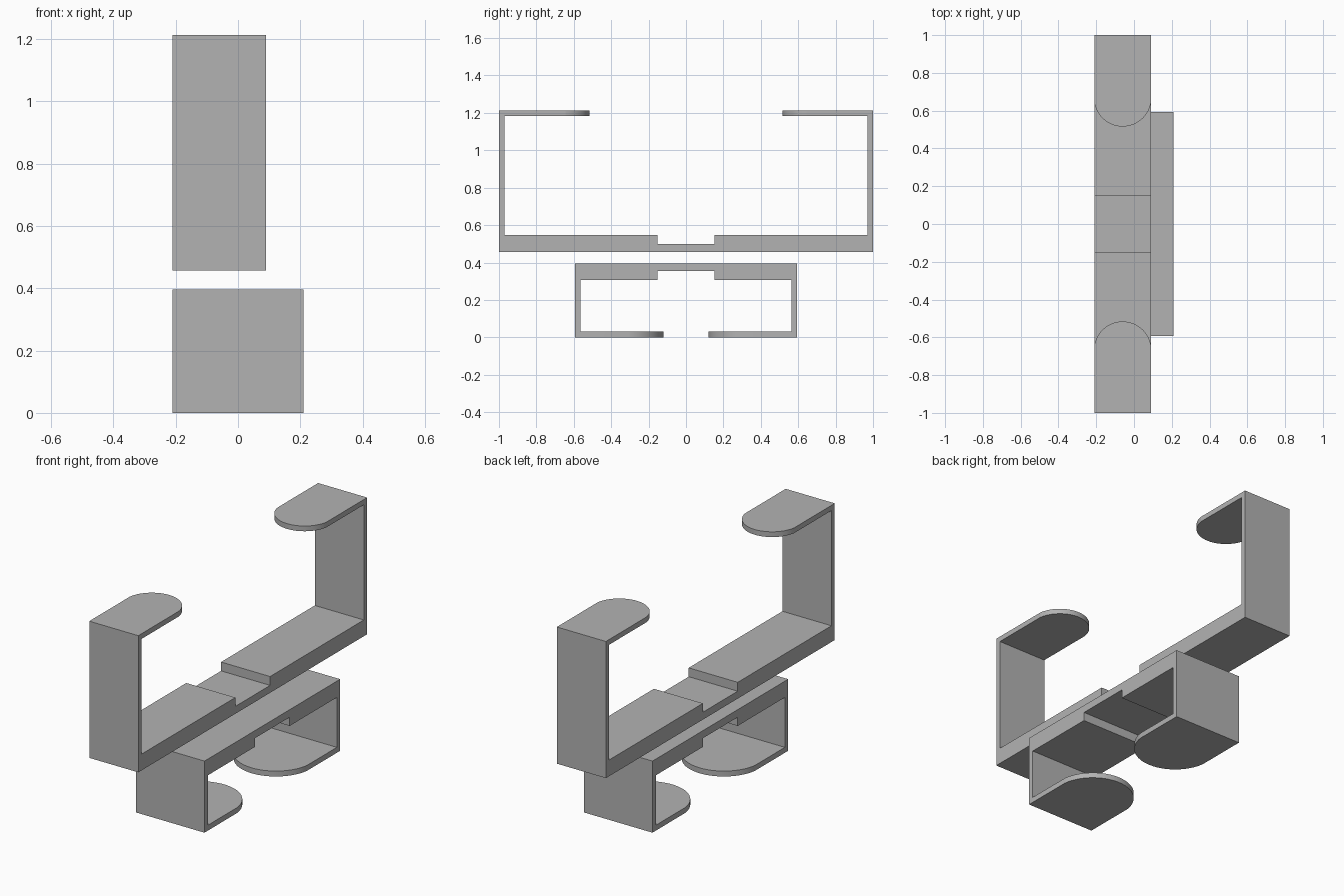
import bpy, bmesh, math
from mathutils import Vector

if "Cube" in bpy.data.objects:
    bpy.data.objects.remove(bpy.data.objects["Cube"], do_unlink=True)

grey = bpy.data.materials.new("plain grey")
grey.use_nodes = True
colour = (0.45, 0.45, 0.45, 1)
grey.diffuse_color = colour
grey.node_tree.nodes["Principled BSDF"].inputs["Base Color"].default_value = colour


def prism(name, points, sweep):
    """Closed outline swept along a vector."""
    bm = bmesh.new()
    face = bm.faces.new([bm.verts.new(p) for p in points])
    swept = bmesh.ops.extrude_face_region(bm, geom=[face])["geom"]
    verts = [v for v in swept if isinstance(v, bmesh.types.BMVert)]
    bmesh.ops.translate(bm, verts=verts, vec=Vector(sweep))
    bmesh.ops.recalc_face_normals(bm, faces=bm.faces)
    mesh = bpy.data.meshes.new(name)
    bm.to_mesh(mesh)
    bm.free()
    obj = bpy.data.objects.new(name, mesh)
    bpy.context.collection.objects.link(obj)
    mesh.materials.append(grey)
    return obj


def bracket(name, x0, x1, end, tip, shoulder, heights, wall=0.029, notch=0.152):
    """Notched bar with two walls and two inward tongues with round tips."""
    bar_out, bar_in, notch_z, tongue_in, tongue_out = heights
    inner = end - wall
    half = [(0.0, notch_z), (notch, notch_z), (notch, bar_in), (inner, bar_in),
            (inner, tongue_in), (tip - 0.01, tongue_in), (tip - 0.01, tongue_out),
            (end, tongue_out), (end, bar_out)]
    outline = half + [(-y, z) for y, z in reversed(half[1:])]
    obj = prism(name, [(x0, y, z) for y, z in outline], (x1 - x0, 0, 0))

    # cutter between the two tongues, with an arc at each end
    hw, mid, depth = (x1 - x0) / 2, (x0 + x1) / 2, shoulder - tip
    radius = (hw * hw + depth * depth) / (2 * depth)
    spread, steps = math.asin(hw / radius), 48
    angles = [spread * (2 * i / steps - 1) for i in range(steps + 1)]
    arc = [(mid + radius * math.sin(a), tip + radius * (1 - math.cos(a))) for a in angles]
    arc = [(x0 - 0.05, shoulder)] + arc + [(x1 + 0.05, shoulder)]
    plan = arc + [(x, -y) for x, y in reversed(arc)]
    low, high = sorted((tongue_in, tongue_out))
    cutter = prism(name + "_cutter", [(x, y, low - 0.02) for x, y in plan],
                   (0, 0, high - low + 0.04))
    cutter.hide_render = True

    mod = obj.modifiers.new("round_tips", "BOOLEAN")
    mod.operation, mod.solver, mod.object = "DIFFERENCE", "EXACT", cutter
    bpy.ops.object.select_all(action="DESELECT")
    bpy.context.view_layer.objects.active = obj
    obj.select_set(True)
    bpy.ops.object.modifier_apply(modifier=mod.name)
    bpy.data.objects.remove(cutter, do_unlink=True)
    bpy.ops.object.shade_smooth_by_angle(angle=math.radians(30))
    return obj


# tall bracket opening upward, wide bracket opening downward
bracket("upper_bracket", -0.21, 0.09, 1.0, 0.516, 0.645, (0.457, 0.547, 0.498, 1.184, 1.213))
bracket("lower_bracket", -0.21, 0.21, 0.593, 0.12, 0.305, (0.396, 0.306, 0.354, 0.03, 0.0))
